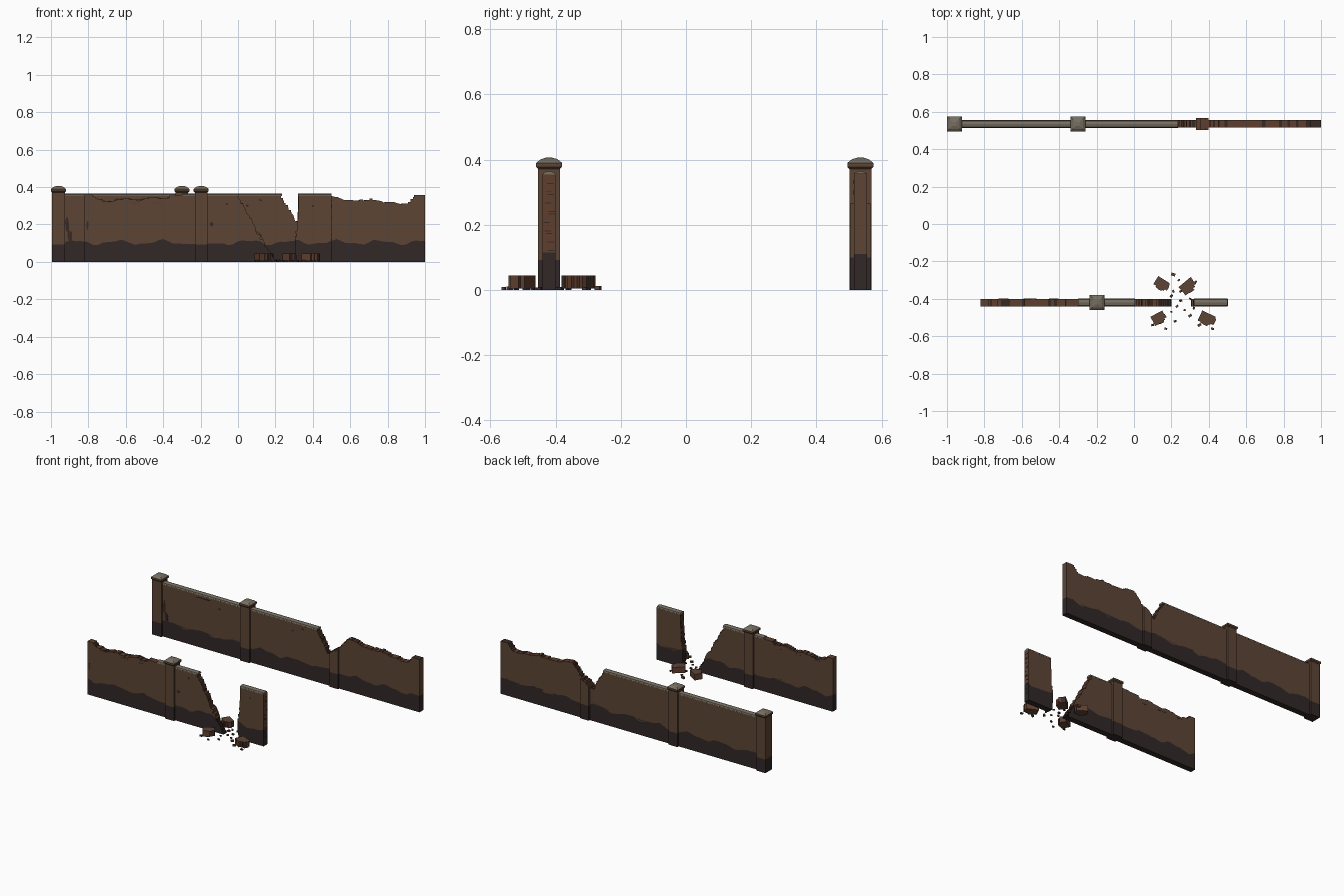
import bpy, bmesh, math, random
from mathutils import Matrix

if "Cube" in bpy.data.objects:
    bpy.data.objects.remove(bpy.data.objects["Cube"])

random.seed(4)


def material(name, rgb):
    m = bpy.data.materials.new(name)
    lin = [((c / 255 + 0.055) / 1.055) ** 2.4 for c in rgb]
    m.diffuse_color = (*lin, 1)
    m.use_nodes = True
    m.node_tree.nodes["Principled BSDF"].inputs["Base Color"].default_value = m.diffuse_color
    return m


PLASTER = material("brown plaster", (93, 69, 53))
DAMP = material("damp dark base", (50, 39, 39))
COPING = material("grey coping stone", (118, 110, 97))
BRICK = material("red brown brick", (94, 62, 46))
MORTAR = material("dark mortar", (56, 42, 37))

FRONT_Y, BACK_Y = -0.42, 0.535
TOP = 0.354


def finish(name, bm, mats):
    bmesh.ops.recalc_face_normals(bm, faces=bm.faces[:])
    me = bpy.data.meshes.new(name)
    bm.to_mesh(me)
    bm.free()
    for m in mats:
        me.materials.append(m)
    ob = bpy.data.objects.new(name, me)
    bpy.context.collection.objects.link(ob)
    return ob


def prism(name, outline, y, half, mats, edge_rule=None):
    """Outline in x,z pushed through y; mats[1:] go on the rim by rule."""
    bm = bmesh.new()
    a = [bm.verts.new((x, y - half, z)) for x, z in outline]
    b = [bm.verts.new((x, y + half, z)) for x, z in outline]
    caps = [bm.faces.new(a), bm.faces.new(b[::-1])]
    n = len(a)
    for i in range(n):
        j = (i + 1) % n
        f = bm.faces.new((a[i], b[i], b[j], a[j]))
        if edge_rule:
            f.material_index = edge_rule(f.calc_center_median())
    bmesh.ops.triangulate(bm, faces=caps)
    return finish(name, bm, mats)


def box(name, x, y, z, mat):
    bm = bmesh.new()
    bmesh.ops.create_cube(bm, size=1)
    for v in bm.verts:
        v.co = [r[0] + (c + 0.5) * (r[1] - r[0]) for c, r in zip(v.co, (x, y, z))]
    return finish(name, bm, [mat])


def jag(points, step=0.016, rough=0.007):
    """Brick-like stair steps along a line of points."""
    out = [points[0]]
    for (x0, z0), (x1, z1) in zip(points, points[1:]):
        n = max(1, round(math.hypot(x1 - x0, z1 - z0) / step))
        steep = abs(z1 - z0) > abs(x1 - x0)
        for i in range(1, n + 1):
            x, z = x0 + (x1 - x0) * i / n, z0 + (z1 - z0) * i / n
            if i < n:
                r = random.uniform(-rough, rough)
                x, z = (x + r, z) if steep else (x, z + r * 0.7)
            px, pz = out[-1]
            out += [(x, pz), (x, z)]
    clean = [out[0]]
    for p in out[1:]:
        if math.dist(p, clean[-1]) > 1e-4:
            clean.append(p)
    return clean


def wave(x):
    return 0.105 + 0.011 * math.sin(27 * x) + 0.006 * math.sin(61 * x + 1)


def rim(c):
    if abs(c.x) > 0.815 and c.z < 0.3:
        return 0
    return 2 if random.random() < 0.22 else 1


def wall(name, y, x0, x1, top, foot0=None, foot1=None):
    """Plastered upper part above a wavy damp base; top runs right to left."""
    n = round((x1 - x0) / 0.025)
    line = [(x0 + (x1 - x0) * i / n, wave(x0 + (x1 - x0) * i / n)) for i in range(n + 1)]
    prism(name + "_upper", line + top, y, 0.02, [PLASTER, BRICK, MORTAR], rim)
    right = [(x1, 0)] if foot1 is None else jag([(foot1, 0), line[-1]], rough=0.004)[:-1]
    left = [(x0, 0)] if foot0 is None else jag([line[0], (foot0, 0)], rough=0.004)[1:]
    prism(name + "_base", left + right + line[::-1], y, 0.02, [DAMP])


def coping(name, x0, x1, y):
    bm = bmesh.new()
    sec = [(-0.0205, TOP - 0.003), (-0.017, 0.361), (0, 0.365), (0.017, 0.361), (0.0205, TOP - 0.003)]
    a, b = ([bm.verts.new((x, y + s, z)) for s, z in sec] for x in (x0, x1))
    bm.faces.new(a)
    bm.faces.new(b[::-1])
    for i in range(5):
        bm.faces.new((a[i], a[i - 1], b[i - 1], b[i]))
    finish(name, bm, [COPING])


def pillar(name, x, y):
    h = 0.034
    box(name + "_base", (x - h, x + h), (y - h, y + h), (0, 0.092), DAMP)
    box(name + "_shaft", (x - h, x + h), (y - h, y + h), (0.092, 0.38), PLASTER)
    # stepped square cap with a shallow dome
    bm = bmesh.new()
    rings = [(0.034, 0.372), (0.04, 0.378), (0.04, 0.39), (0.026, 0.401), (0.01, 0.406)]
    loops = [[bm.verts.new((x + sx * r, y + sy * r, z)) for sx, sy in
              ((-1, -1), (1, -1), (1, 1), (-1, 1))] for r, z in rings]
    bm.faces.new(loops[0][::-1])
    bm.faces.new(loops[-1])
    for lo, hi in zip(loops, loops[1:]):
        for i in range(4):
            f = bm.faces.new((lo[i - 1], lo[i], hi[i], hi[i - 1]))
            f.material_index = 1 if hi[0].co.z < 0.395 else 0
    finish(name + "_cap", bm, [COPING, PLASTER])


# Back wall: whole on the left, collapsed around the broken pillar
wall("back_wall", BACK_Y, -0.99, 1.0,
     [(1, 0.357)] + jag([(0.955, 0.357), (0.935, 0.335), (0.91, 0.312), (0.79, 0.318), (0.72, 0.338),
                         (0.65, 0.325), (0.58, 0.33), (0.53, 0.348), (0.47, 0.35), (0.43, 0.31),
                         (0.40, 0.27), (0.36, 0.22), (0.31, 0.21), (0.27, 0.29), (0.23, TOP)])
     + [(-0.99, TOP)])
coping("back_coping", -0.95, 0.235, BACK_Y)
pillar("back_end_pillar", -0.96, BACK_Y)
pillar("back_middle_pillar", -0.30, BACK_Y)

# Broken pillar stump
px = 0.365
prism("broken_pillar", [(px - 0.033, 0.1), (px + 0.033, 0.1)]
      + jag([(px + 0.033, 0.265), (px, 0.25), (px - 0.033, 0.22)]), BACK_Y, 0.032,
      [PLASTER, BRICK], lambda c: int(c.z > 0.205))
box("broken_pillar_base", (px - 0.033, px + 0.033), (BACK_Y - 0.032, BACK_Y + 0.032), (0, 0.1), DAMP)

# Front wall: worn left top, sloping break, then a standing piece
wall("front_wall_left", FRONT_Y, -0.82, 0.145,
     jag([(0.145, wave(0.145)), (0.0, TOP)])[1:] + [(-0.30, TOP)]
     + jag([(-0.36, TOP), (-0.38, 0.335), (-0.46, 0.345), (-0.53, 0.325), (-0.6, 0.34),
            (-0.68, 0.322), (-0.76, 0.34), (-0.775, 0.36)]) + [(-0.82, 0.36)], foot1=0.2)
coping("front_left_coping", -0.3, 0.005, FRONT_Y)
pillar("front_pillar", -0.197, FRONT_Y)
wall("front_wall_right", FRONT_Y, 0.305, 0.5,
     [(0.5, TOP)] + jag([(0.322, TOP), (0.333, 0.26), (0.305, wave(0.305))])[:-1], foot0=0.312)
coping("front_right_coping", 0.322, 0.5, FRONT_Y)

# Mortar joints on the bare brick end
for k in range(2, 17):
    z = 0.02 * k + 0.006 * (k % 3)
    off = random.uniform(-0.012, 0.006)
    box("end_mortar_joint", (0.499, 0.5015), (FRONT_Y + off - 0.006, FRONT_Y + off + 0.014),
        (z, z + 0.003), MORTAR)


# Flaked patches on the plaster
def patch(x, z, w, h, y, mat):
    pts = []
    for i in range(9):
        a, r = i * math.tau / 9, random.uniform(0.65, 1.1)
        pts.append((x + w * r * math.cos(a), z + h * r * math.sin(a)))
    prism("flaked_patch", pts, y, 0.001, [mat])


for x, z, w, h in ((-0.915, 0.2, 0.012, 0.05), (-0.9, 0.14, 0.018, 0.035), (-0.62, 0.335, 0.05, 0.006),
                   (0.05, 0.3, 0.008, 0.008), (0.12, 0.33, 0.01, 0.007), (-0.5, 0.3, 0.008, 0.008)):
    patch(x, z, w, h, BACK_Y - 0.02, MORTAR)
for x, z, w, h in ((-0.815 + 0.01, 0.19, 0.006, 0.03), (-0.14, 0.2, 0.01, 0.015),
                   (-0.06, 0.31, 0.008, 0.007), (0.4, 0.3, 0.008, 0.007)):
    patch(x, z, w, h, FRONT_Y - 0.02, MORTAR)
for side in (-1, 1):
    for x, w in ((-0.7, 0.035), (-0.55, 0.04), (-0.43, 0.03)):
        patch(x, 0.314, w, 0.006, FRONT_Y + side * 0.02, BRICK)


# Fallen chunks of wall lying flat
def chunk(x, y, deg, w, d):
    w, d = w / 2, d / 2
    outline = [(-w, -d)] + jag([(w * 0.8, -d), (w, d * 0.4), (w * 0.3, d), (-w, d * 0.7)], 0.018, 0.006)
    ob = prism("fallen_chunk", outline, 0, 0.02, [PLASTER, BRICK, MORTAR],
               lambda c: 2 if random.random() < 0.2 else 1)
    ob.data.transform(Matrix.Translation((x, y, 0.024)) @ Matrix.Rotation(math.radians(deg), 4, "Z")
                      @ Matrix.Rotation(math.radians(90), 4, "X"))


for spec in ((0.148, -0.325, -32, 0.08, 0.06), (0.292, -0.335, 40, 0.085, 0.065),
             (0.135, -0.505, 28, 0.075, 0.06), (0.39, -0.51, -25, 0.085, 0.065)):
    chunk(*spec)

# Loose brick crumbs around the gap
spots = [(0.21, -0.27), (0.24, -0.30), (0.21, -0.36), (0.2, -0.385), (0.25, -0.36), (0.30, -0.40),
         (0.23, -0.44), (0.27, -0.46), (0.20, -0.47), (0.30, -0.49), (0.32, -0.45), (0.17, -0.56),
         (0.10, -0.54), (0.35, -0.54), (0.42, -0.56), (0.25, -0.41), (0.33, -0.31), (0.22, -0.52)]
for x, y in spots:
    s = random.uniform(0.006, 0.011)
    ob = box("brick_crumb", (-s, s), (-s * 0.7, s * 0.7), (0, s * 1.1), random.choice([BRICK, BRICK, MORTAR]))
    ob.data.transform(Matrix.Translation((x, y, 0)) @ Matrix.Rotation(random.uniform(0, 3), 4, "Z"))
